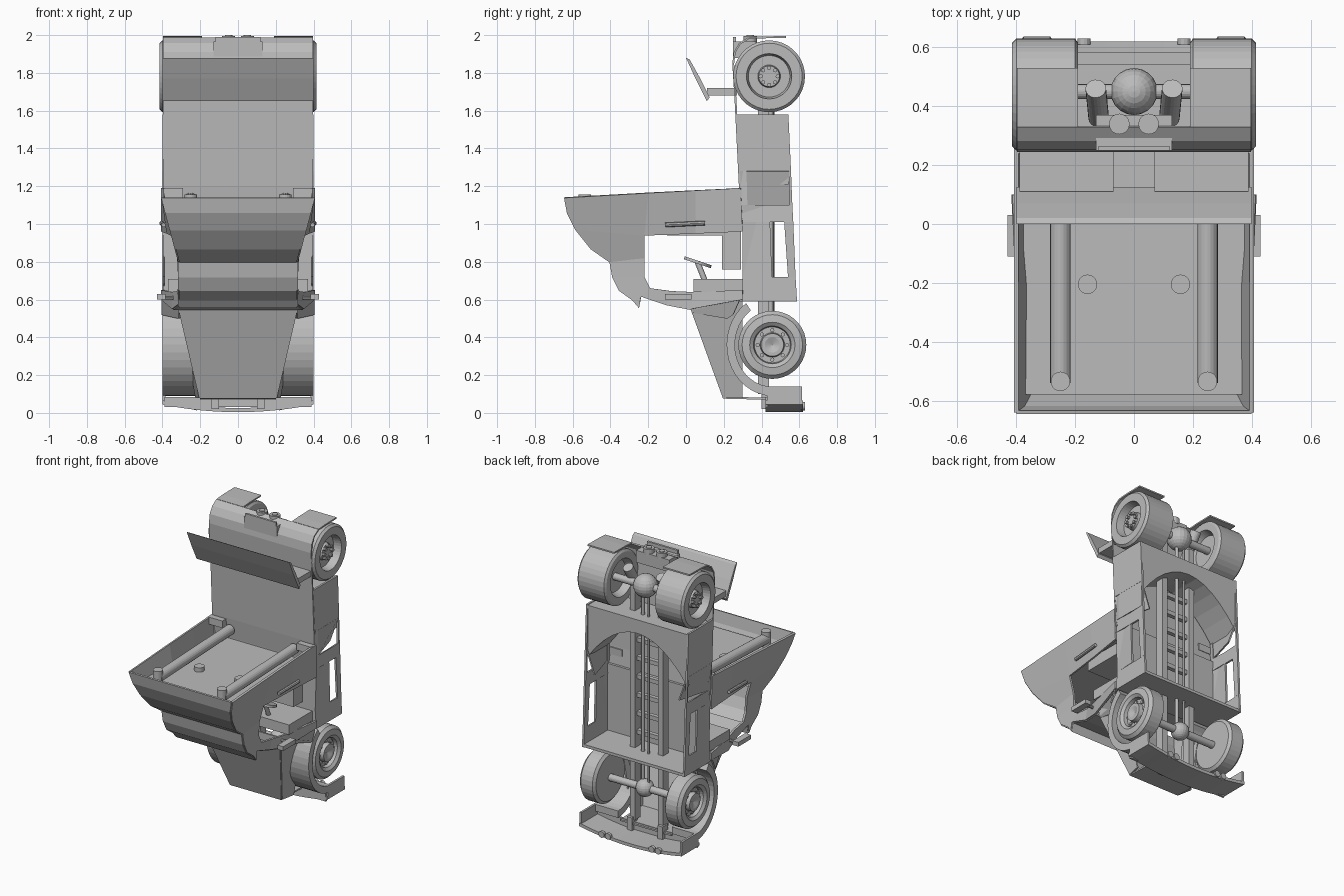
import bpy, bmesh, math
from mathutils import Vector, Matrix

if "Cube" in bpy.data.objects:
    bpy.data.objects.remove(bpy.data.objects["Cube"], do_unlink=True)

GREY = (0.5, 0.5, 0.5, 1)
paint = bpy.data.materials.new("plain grey")
paint.use_nodes = True
paint.diffuse_color = GREY
paint.node_tree.nodes["Principled BSDF"].inputs["Base Color"].default_value = GREY


def finish(name, bm, mirror=False, thick=0):
    bmesh.ops.remove_doubles(bm, verts=bm.verts, dist=0.0005)
    bmesh.ops.recalc_face_normals(bm, faces=bm.faces)
    mesh = bpy.data.meshes.new(name)
    bm.to_mesh(mesh)
    bm.free()
    mesh.materials.append(paint)
    ob = bpy.data.objects.new(name, mesh)
    bpy.context.collection.objects.link(ob)
    if thick:
        mod = ob.modifiers.new("thickness", "SOLIDIFY")
        mod.thickness = thick
        mod.offset = 0
    if mirror:
        ob.modifiers.new("mirror", "MIRROR").use_mirror_merge = False
    return ob


def sheet(name, polys, thick=0.012, mirror=False):
    bm = bmesh.new()
    for poly in polys:
        bm.faces.new([bm.verts.new(p) for p in poly])
    return finish(name, bm, mirror, thick)


def extrude(name, pts, shift, mirror=False):
    bm = bmesh.new()
    face = bm.faces.new([bm.verts.new(p) for p in pts])
    new = bmesh.ops.extrude_face_region(bm, geom=[face])["geom"]
    bmesh.ops.translate(bm, vec=shift, verts=[v for v in new if isinstance(v, bmesh.types.BMVert)])
    return finish(name, bm, mirror)


def box(name, x, y, z, mirror=False):
    pts = [(x[0], y[0], z[0]), (x[1], y[0], z[0]), (x[1], y[1], z[0]), (x[0], y[1], z[0])]
    return extrude(name, pts, (0, 0, z[1] - z[0]), mirror)


def rod(name, a, b, r, mirror=False, sides=20):
    a, b = Vector(a), Vector(b)
    bm = bmesh.new()
    turn = (b - a).to_track_quat("Z", "Y").to_matrix().to_4x4()
    bmesh.ops.create_cone(bm, cap_ends=True, segments=sides, radius1=r, radius2=r,
                          depth=(b - a).length, matrix=Matrix.Translation((a + b) / 2) @ turn)
    return finish(name, bm, mirror)


def ball(name, centre, r):
    bm = bmesh.new()
    bmesh.ops.create_uvsphere(bm, u_segments=20, v_segments=12, radius=r,
                              matrix=Matrix.Translation(centre))
    return finish(name, bm)


def wheel(name, y, z, profile, lug_r, lug_x):
    # Spin the tyre and rim outline about the axle
    bm = bmesh.new()
    vs = [bm.verts.new((x, y, z + r)) for x, r in profile]
    es = [bm.edges.new(e) for e in zip(vs, vs[1:])]
    bmesh.ops.spin(bm, geom=vs + es, cent=(0, y, z), axis=(1, 0, 0), angle=math.tau, steps=36)
    finish(name, bm, True)
    for i in range(8):
        a = i * math.tau / 8
        p = (lug_x, y + lug_r * math.cos(a), z + lug_r * math.sin(a))
        rod(name + "_lug", p, (p[0] + 0.02, p[1], p[2]), 0.011, True, 8)


def strip(profile, x0, x1):
    return [[(x0, *a), (x1, *a), (x1, *b), (x0, *b)] for a, b in zip(profile, profile[1:])]


# Wheels
wheel("rear_wheel", 0.44, 1.782, [(0.24, 0), (0.24, 0.11), (0.19, 0.13), (0.19, 0.175), (0.2, 0.19),
      (0.4, 0.19), (0.415, 0.175), (0.415, 0.12), (0.36, 0.11), (0.36, 0.06), (0.385, 0.055), (0.385, 0)],
      0.045, 0.385)
wheel("front_wheel", 0.457, 0.36, [(0.27, 0), (0.27, 0.16), (0.285, 0.18), (0.375, 0.18), (0.395, 0.16),
      (0.4, 0.12), (0.385, 0.1), (0.36, 0.095), (0.36, 0.065), (0.39, 0.06), (0.39, 0.04), (0.375, 0)],
      0.078, 0.35)

# Axles, drive line and chassis
for name, y, z, r in (("front", 0.457, 0.36, 0.06), ("rear", 0.45, 1.782, 0.08)):
    rod(name + "_axle", (-0.28, y, z), (0.28, y, z), 0.025)
    ball(name + "_differential", (0, y, z), r)
rod("drive_shaft", (0.02, 0.45, 0.36), (0.02, 0.45, 1.78), 0.012)
rod("brake_line", (-0.03, 0.46, 0.36), (-0.03, 0.46, 1.78), 0.008)
box("frame_rail", (0.09, 0.13), (0.38, 0.44), (0.1, 1.75), True)
for i in range(7):
    z = 0.7 + i * 0.13
    box("cross_member", (-0.1, 0.1), (0.39, 0.42), (z, z + 0.03))
rod("spring_strut", (0.12, 0.36, 1.7), (0.13, 0.46, 1.88), 0.035, True)

# Bonnet, open underneath
hood = [(0.2, 0.2, 0.08), (0.31, 0.03, 0.55)]
(ax, ay, az), (bx, by, bz) = hood
sheet("bonnet", [
    [(-ax, ay, az), (ax, ay, az), (bx, by, bz), (-bx, by, bz)],
    [(-ax, ay, az), (ax, ay, az), (ax, 0.45, 0.075), (-ax, 0.45, 0.075)],
    [(-bx, by, bz), (bx, by, bz), (bx, by, 0.61), (-bx, by, 0.61)],
])
sheet("bonnet_side", [[(ax, ay, az), (bx, by, bz), (bx, 0.3, 0.6), (0.22, 0.3, 0.08)],
                      [(bx, by, bz), (bx, by, 0.61), (bx, 0.3, 0.61), (bx, 0.3, 0.6)]], 0.012, True)

# Front fenders wrap the wheels
arc = [(0.457 + 0.242 * math.cos(a), 0.36 + 0.27 * math.sin(a))
       for a in [math.radians(125 + i * 145 / 16) for i in range(17)]]
inner = [(0.457 + (y - 0.457) * 0.82, 0.36 + (z - 0.36) * 0.82) for y, z in reversed(arc)]
extrude("front_fender", [(0.21, y, z) for y, z in arc + inner], (0.19, 0, 0), True)
sheet("fender_cowl", [[(0.31, 0.04, 0.53), (0.31, 0.22, 0.5), (0.4, 0.25, 0.52), (0.4, 0.29, 0.61),
                       (0.31, 0.04, 0.6)]], 0.01, True)

# Curved bumper with wrapped ends
xs = [-0.4 + i * 0.05 for i in range(17)]
front = [(x, 0.42, 0.04 * (x / 0.4) ** 2 + 0.004) for x in xs]
back = [(x, y, z + 0.022) for x, y, z in reversed(front)]
extrude("front_bumper", front + back, (0, 0.2, 0))
box("bumper_end", (0.385, 0.4), (0.43, 0.615), (0.045, 0.14), True)
box("bumper_bracket", (0.1, 0.14), (0.4, 0.46), (0.02, 0.12), True)
box("bumper_shelf", (-0.39, 0.39), (0.42, 0.435), (0.03, 0.085))
for x in (0.17, 0.22):
    rod("fog_lamp", (x, 0.61, 0.035), (x, 0.63, 0.035), 0.022, True, 12)


# Cab shell: narrow roof flaring to full width at the rear and at the sills
def cab(y, z):
    w = 0.31 + 0.09 * min(1, max(0, (z - 0.8) / 0.34))
    t = min(1, max(0, (y + 0.1) / 0.35))
    return (w + (0.4 - w) * t, y, z)


roof = [(-0.64, 1.14), (-0.625, 1.06), (-0.58, 0.97), (-0.5, 0.87), (-0.4, 0.8), (-0.385, 0.72),
        (-0.35, 0.65), (-0.28, 0.6), (-0.25, 0.56), (-0.24, 0.62), (-0.1, 0.575), (0.03, 0.55)]
polys = []
for p, q in zip(roof, roof[1:]):
    (x0, y0, z0), (x1, y1, z1) = cab(*p), cab(*q)
    polys.append([(-x0, y0, z0), (x0, y0, z0), (x1, y1, z1), (-x1, y1, z1)])
sheet("cab_roof", polys)
walls = [
    [roof[0], roof[1], roof[2], (-0.22, 0.94), (-0.2, 1.165)],
    [(-0.2, 1.165), (-0.22, 0.94), (0.05, 0.95), (0.05, 1.178)],
    [(0.05, 1.178), (0.05, 0.95), (0.3, 0.96), (0.29, 1.19)],
    [roof[2], roof[3], roof[4], (-0.22, 0.82), (-0.22, 0.94)],
    [roof[4], roof[5], (-0.22, 0.72), (-0.22, 0.82)],
    [roof[5], roof[6], roof[7], roof[8], roof[9], (-0.19, 0.66), (-0.22, 0.72)],
    [roof[9], roof[10], (-0.08, 0.645), (-0.19, 0.66)],
    [roof[10], roof[11], (0.03, 0.64), (-0.08, 0.645)],
    [roof[11], (0.3, 0.6), (0.3, 0.65), (0.03, 0.64)],
]
sheet("cab_side", [[cab(*p) for p in w] for w in walls], 0.015, True)
box("cab_rear_wall", (-0.375, 0.375), (-0.58, 0.3), (1.03, 1.05))
rod("rear_wall_tube", (0.25, -0.54, 1.1), (0.25, 0.27, 1.13), 0.035, True)
rod("tube_foot", (0.25, -0.535, 1.04), (0.25, -0.535, 1.155), 0.033, True)
rod("rear_wall_stud", (0.158, -0.205, 1.04), (0.158, -0.205, 1.08), 0.033, True)
box("cab_corner_tab", (0.29, 0.4), (0.24, 0.3), (1.14, 1.19), True)
rod("grab_handle", (0.395, -0.11, 0.995), (0.405, 0.1, 1.005), 0.012, True, 8)

# Mirrors
box("door_mirror", (0.385, 0.43), (-0.11, 0.03), (0.6, 0.63), True)
rod("mirror_arm", (0.32, 0.0, 0.61), (0.41, 0.0, 0.61), 0.01, True, 8)

# Cab interior
box("dashboard", (-0.37, 0.37), (0.04, 0.3), (0.64, 0.71))
box("seat_cushion", (0.06, 0.3), (0.19, 0.29), (0.76, 0.97), True)
box("seat_back", (0.06, 0.3), (-0.1, 0.29), (0.94, 1.02), True)
rod("steering_wheel", (0.17, 0.06, 0.79), (0.17, 0.065, 0.805), 0.075)
rod("steering_column", (0.17, 0.1, 0.7), (0.17, 0.06, 0.8), 0.015)
box("cab_floor", (-0.39, 0.39), (0.3, 0.32), (0.6, 1.08))
box("firewall", (-0.39, 0.39), (0.28, 0.585), (0.59, 0.61))

# Lower body sides with open slots
sides = [
    [(0.3, 0.59), (0.588, 0.59), (0.58, 0.72), (0.3, 0.72)],
    [(0.3, 0.72), (0.455, 0.72), (0.445, 1.01), (0.3, 1.01)],
    [(0.54, 0.72), (0.58, 0.72), (0.568, 1.01), (0.52, 1.01)],
    [(0.3, 1.01), (0.568, 1.01), (0.563, 1.1), (0.29, 1.1)],
    [(0.29, 1.1), (0.325, 1.1), (0.32, 1.28), (0.285, 1.28)],
    [(0.548, 1.1), (0.563, 1.1), (0.556, 1.28), (0.545, 1.28)],
    [(0.285, 1.28), (0.556, 1.28), (0.542, 1.58), (0.265, 1.58)],
]
sheet("body_side", [[(0.393, *p) for p in s] for s in sides], 0.014, True)
sheet("side_recess", [[(0.395, 0.32, 1.1), (0.33, 0.55, 1.1), (0.395, 0.55, 1.28), (0.395, 0.32, 1.28)]],
      0.01, True)

# Arched bulkhead under the bed
arch = [(x, 0.3, 1.48 - 0.27 * (x / 0.39) ** 2) for x in [-0.39 + i * 0.065 for i in range(13)]]
extrude("rear_bulkhead", [(-0.39, 0.3, 1.575), *arch, (0.39, 0.3, 1.575)], (0, 0.243, 0))

# Bed floor and rear shell over the wheels
bed = [(0.3, 1.06), (0.285, 1.2), (0.262, 1.66), (0.25, 1.85), (0.258, 1.91), (0.285, 1.955), (0.33, 1.983)]
sheet("bed_floor", strip(bed, -0.398, 0.398), 0.01)
sheet("rear_shell", strip([bed[-1], (0.4, 1.988), (0.53, 1.99)], 0.19, 0.398), 0.01, True)

# Rear spoiler and its brackets
extrude("spoiler", [(-0.4, *p) for p in [(0.0, 1.88), (0.02, 1.87), (0.07, 1.78), (0.125, 1.67),
                                         (0.11, 1.65), (0.05, 1.77)]], (0.8, 0, 0))
box("spoiler_bracket", (0.07, 0.39), (0.11, 0.27), (1.68, 1.72), True)

# Rear centre housing with two round ports
box("rear_housing", (-0.13, 0.13), (0.25, 0.37), (1.88, 1.965))
box("housing_lip", (-0.12, 0.12), (0.25, 0.265), (1.96, 1.99))
rod("housing_port", (0.05, 0.34, 1.95), (0.05, 0.34, 1.995), 0.035, True)
rod("port_cap", (0.05, 0.34, 1.99), (0.05, 0.34, 2.0), 0.02, True)
